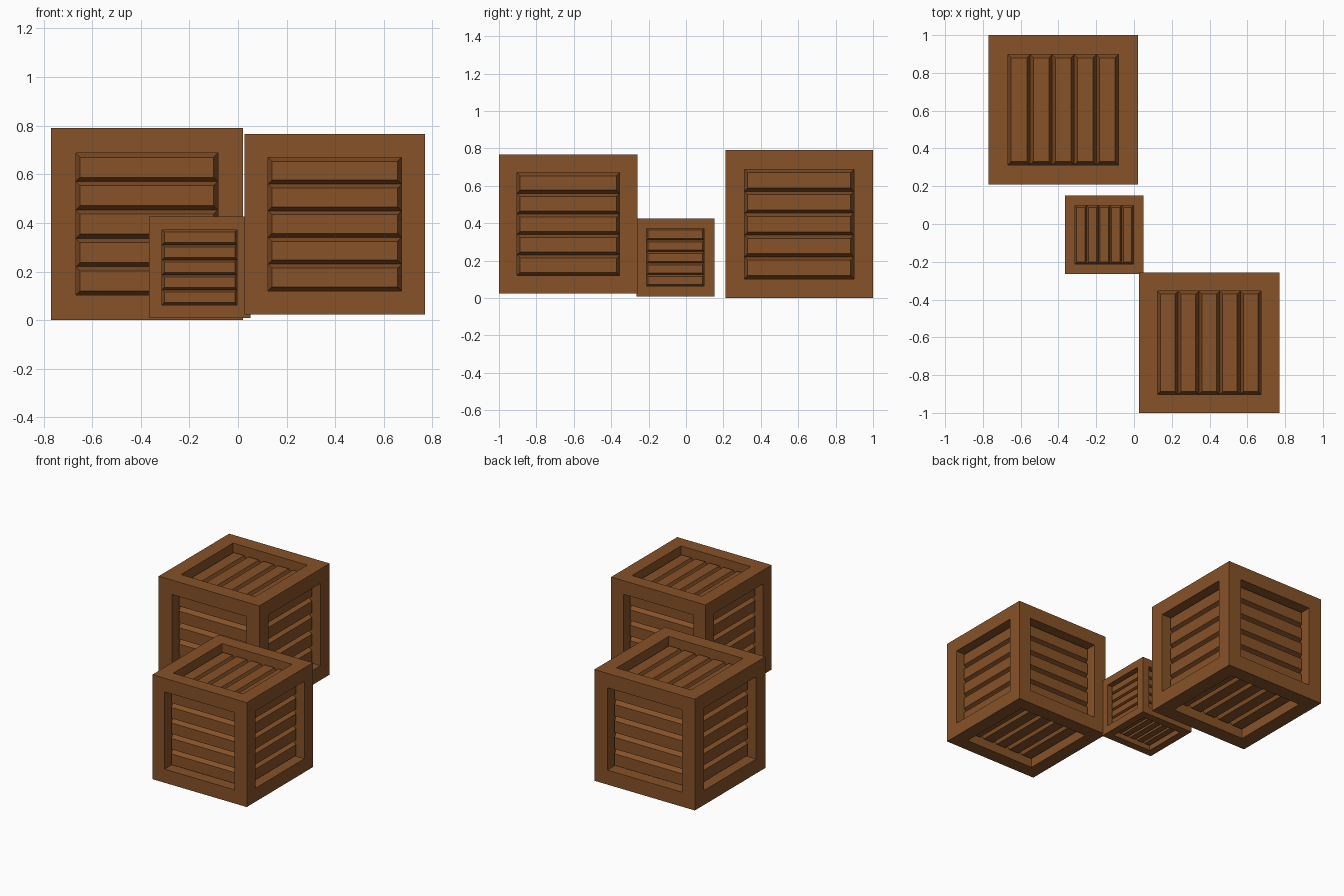
import bpy, bmesh
from mathutils import Matrix, Vector

if "Cube" in bpy.data.objects:
    bpy.data.objects.remove(bpy.data.objects["Cube"])

wood = bpy.data.materials.new("wood")
wood.diffuse_color = (0.245, 0.085, 0.021, 1)
wood.use_nodes = True
wood.node_tree.nodes["Principled BSDF"].inputs["Base Color"].default_value = wood.diffuse_color

BORDER, FLOOR, RISE, BEVEL, SLATS = 0.13, 0.125, 0.055, 0.022, 5   # fractions of crate size

# Each side: outward normal and the direction its slats are stacked in
SIDES = [((0, -1, 0), (0, 0, 1)), ((0, 1, 0), (0, 0, 1)),
         ((1, 0, 0), (0, 0, 1)), ((-1, 0, 0), (0, 0, 1)),
         ((0, 0, 1), (1, 0, 0)), ((0, 0, -1), (1, 0, 0))]


def add_object(name, bm, size, centre):
    mesh = bpy.data.meshes.new(name)
    bm.to_mesh(mesh)
    bm.free()
    mesh.transform(Matrix.Scale(size, 4))
    mesh.materials.append(wood)
    ob = bpy.data.objects.new(name, mesh)
    ob.location = centre
    bpy.context.collection.objects.link(ob)


def crate_frame(name, size, centre):
    # Cube with a square straight-walled recess in every side
    bm = bmesh.new()
    bmesh.ops.create_cube(bm, size=1)
    panels = bm.faces[:]
    bmesh.ops.inset_individual(bm, faces=panels, thickness=BORDER, use_even_offset=True)
    for f in bmesh.ops.extrude_discrete_faces(bm, faces=panels)["faces"]:
        bmesh.ops.translate(bm, verts=f.verts, vec=-f.normal * FLOOR)
    bmesh.ops.recalc_face_normals(bm, faces=bm.faces)
    add_object(name, bm, size, centre)


def crate_slats(name, size, centre):
    # Raised slats with sloping edges filling each recess
    bm = bmesh.new()
    half = 0.5 - BORDER
    pitch = 2 * half / SLATS
    for normal, stack in SIDES:
        n, s = Vector(normal), Vector(stack)
        along = s.cross(n)
        for i in range(SLATS):
            mid = s * (-half + pitch * (i + 0.5)) + n * (0.5 - FLOOR)

            def ring(inset, rise):
                a, b = half - inset, pitch / 2 - inset
                return [bm.verts.new(mid + along * a * u + s * b * v + n * rise)
                        for u, v in ((-1, -1), (1, -1), (1, 1), (-1, 1))]
            base, top = ring(0, 0), ring(BEVEL, RISE)
            bm.faces.new(top)
            for k in range(4):
                j = (k + 1) % 4
                bm.faces.new((base[k], base[j], top[j], top[k]))
    add_object(name, bm, size, centre)


CRATES = [("large_crate", 0.79, (-0.375, 0.605, 0.395)),
          ("medium_crate", 0.742, (0.398, -0.629, 0.395)),
          ("small_crate", 0.417, (-0.158, -0.057, 0.217))]
for label, size, centre in CRATES:
    crate_frame(label + "_frame", size, centre)
    crate_slats(label + "_slats", size, centre)
